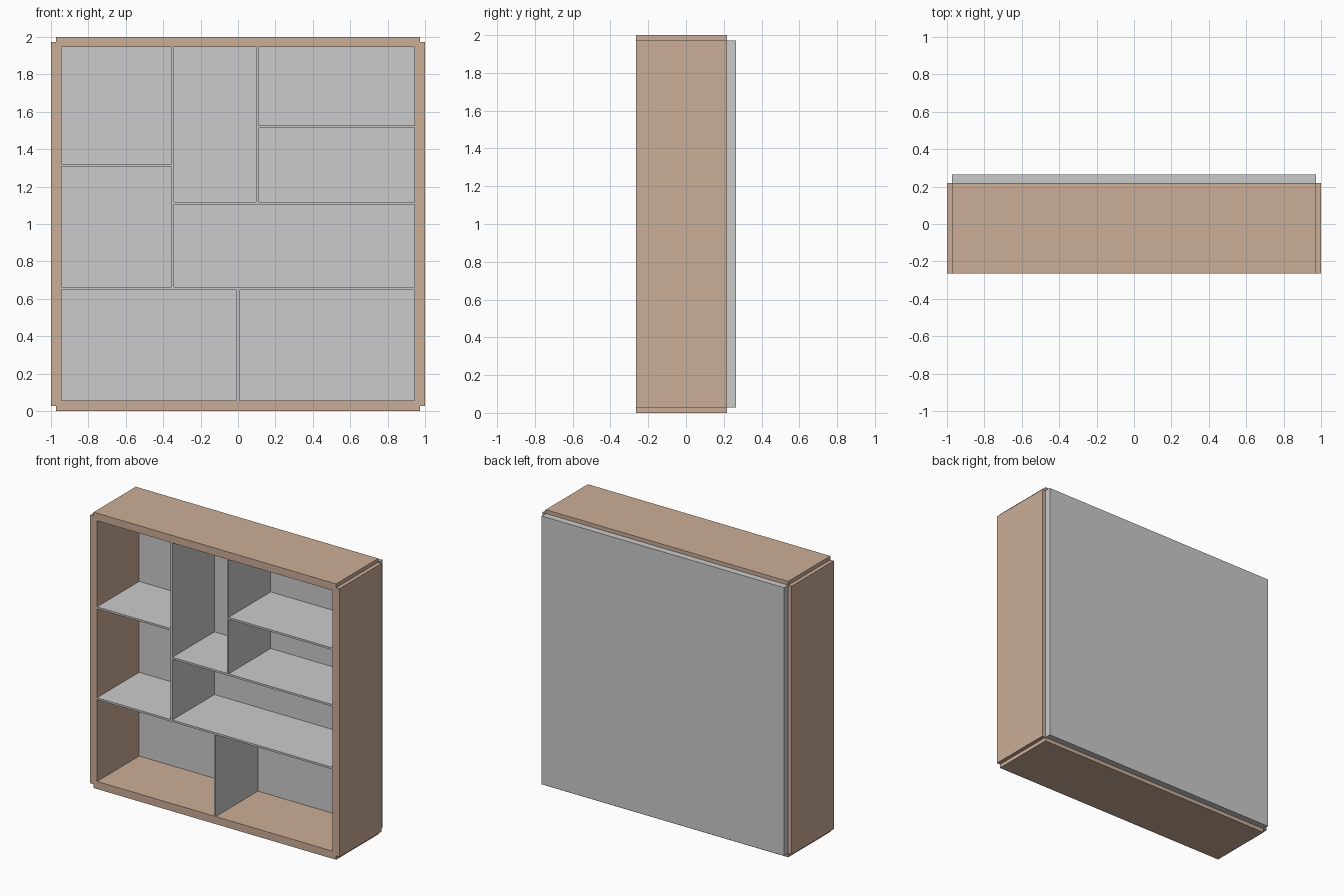
import bpy
import bmesh
from mathutils import Vector

if "Cube" in bpy.data.objects:
    bpy.data.objects.remove(bpy.data.objects["Cube"])

wood = bpy.data.materials.new("wood")
wood.diffuse_color = (0.60, 0.42, 0.31, 1.0)
wood.use_nodes = True
wood.node_tree.nodes["Principled BSDF"].inputs["Base Color"].default_value = wood.diffuse_color

FRONT, FRAME_BACK, BACK = -0.265, 0.218, 0.265
T = 0.055          # frame board thickness
IN = 1 - T         # half width of the opening
H = 0.007          # half thickness of shelves and dividers


def box(name, x0, x1, y0, y1, z0, z1, mat=None):
    lo, hi = Vector((x0, y0, z0)), Vector((x1, y1, z1))
    bm = bmesh.new()
    bmesh.ops.create_cube(bm, size=1)
    bmesh.ops.scale(bm, vec=hi - lo, verts=bm.verts)
    bmesh.ops.translate(bm, vec=(lo + hi) / 2, verts=bm.verts)
    mesh = bpy.data.meshes.new(name)
    bm.to_mesh(mesh)
    bm.free()
    obj = bpy.data.objects.new(name, mesh)
    bpy.context.collection.objects.link(obj)
    if mat:
        mesh.materials.append(mat)
    return obj


def shelf(name, x0, x1, z):
    box(name, x0, x1, FRONT, FRAME_BACK, z - H, z + H)


def divider(name, x, z0, z1):
    box(name, x - H, x + H, FRONT, FRAME_BACK, z0, z1)


# Outer frame, boards overlapping half a thickness at the corners
E = T / 2
for name, z in (("bottom_board", 0), ("top_board", 2 - T)):
    box(name, -1 + E, 1 - E, FRONT, FRAME_BACK, z, z + T, wood)
for name, x in (("left_side", -1), ("right_side", IN)):
    box(name, x, x + T, FRONT, FRAME_BACK, E, 2 - E, wood)

# Back panel
box("back_panel", -1 + E, 1 - E, FRAME_BACK, BACK, E, 2 - E)

# Shelves and dividers
XL, XM = -0.348, 0.103
ZL, ZM, ZR, ZS = 0.655, 1.11, 1.52, 1.314
shelf("lower_shelf", -IN, IN, ZL)
shelf("left_shelf", -IN, XL - H, ZS)
shelf("middle_shelf", XL + H, IN, ZM)
shelf("right_shelf", XM + H, IN, ZR)
divider("bottom_divider", 0, T, ZL - H)
divider("left_divider", XL, ZL + H, 2 - T)
divider("upper_divider", XM, ZM + H, 2 - T)
